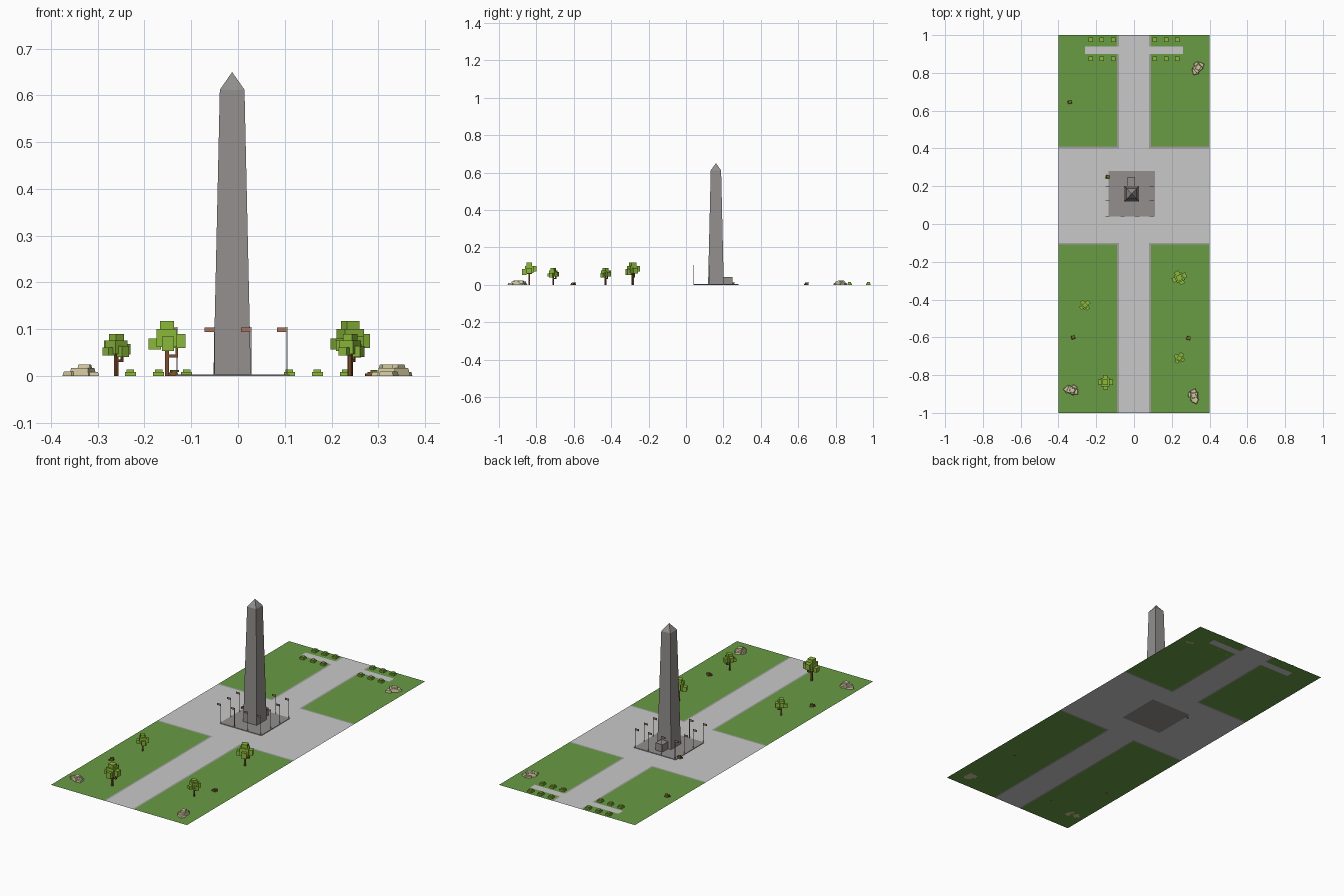
import bpy, bmesh, math
from mathutils import Matrix, Vector

if "Cube" in bpy.data.objects:
    bpy.data.objects.remove(bpy.data.objects["Cube"])


def material(name, r, g, b):
    lin = [((c / 255 + 0.055) / 1.055) ** 2.4 for c in (r, g, b)]
    m = bpy.data.materials.new(name)
    m.diffuse_color = (*lin, 1)
    m.use_nodes = True
    m.node_tree.nodes["Principled BSDF"].inputs["Base Color"].default_value = m.diffuse_color
    return m


GRASS = material("grass green", 104, 155, 68)
PATH = material("path grey", 201, 201, 201)
CURB = material("curb grey", 160, 160, 158)
STONE = material("monument stone", 146, 143, 141)
LEAF = material("leaf green", 139, 184, 58)
BARK = material("bark brown", 125, 78, 44)
MOSS = material("moss green", 96, 120, 40)
ROCK = material("rock tan", 208, 198, 158)
FLAG = material("flag brown", 165, 118, 95)
POLE = material("pole grey", 170, 170, 172)


def finish(name, bm, mats, loc=(0, 0, 0), rot=0, scale=1):
    me = bpy.data.meshes.new(name)
    bm.to_mesh(me)
    bm.free()
    for m in mats:
        me.materials.append(m)
    ob = bpy.data.objects.new(name, me)
    ob.location = loc
    ob.rotation_euler.z = math.radians(rot)
    ob.scale = (scale,) * 3
    bpy.context.collection.objects.link(ob)
    return ob


def box(bm, x, y, z0, z1, sx, sy, rot=0, mat=0, taper=1):
    mtx = (Matrix.Translation((x, y, (z0 + z1) / 2)) @ Matrix.Rotation(math.radians(rot), 4, 'Z')
           @ Matrix.Diagonal((sx, sy, z1 - z0, 1)))
    vs = bmesh.ops.create_cube(bm, size=1)["verts"]
    for v in vs:
        if v.co.z > 0:
            v.co.x *= taper
            v.co.y *= taper
        v.co = mtx @ v.co
    for f in {f for v in vs for f in v.link_faces}:
        f.material_index = mat
    return vs


# Ground sheet: one grid, cells coloured by which zone they fall in
def zone(x, y):
    ax = abs(x)
    if -0.135 < x < 0.11 and 0.04 < y < 0.28:
        return 3
    if ax < 0.08 or -0.1 < y < 0.4 or (ax < 0.26 and 0.9 < y < 0.94):
        return 1
    if ax < 0.089 or -0.109 < y < 0.409:
        return 2
    return 0


xs = [-0.4, -0.26, -0.135, -0.089, -0.08, 0.08, 0.089, 0.11, 0.26, 0.4]
ys = [-1, -0.109, -0.1, 0.04, 0.28, 0.4, 0.409, 0.9, 0.94, 1]
bm = bmesh.new()
grid = [[bm.verts.new((x, y, 0)) for x in xs] for y in ys]
for j in range(len(ys) - 1):
    for i in range(len(xs) - 1):
        f = bm.faces.new((grid[j][i], grid[j][i + 1], grid[j + 1][i + 1], grid[j + 1][i]))
        f.material_index = zone((xs[i] + xs[i + 1]) / 2, (ys[j] + ys[j + 1]) / 2)
finish("ground", bm, [GRASS, PATH, CURB, STONE])

# Platform slab under the obelisk
bm = bmesh.new()
box(bm, -0.0125, 0.16, 0, 0.003, 0.245, 0.24)
finish("platform", bm, [STONE])

# Obelisk: tapered shaft with a pyramid cap
bm = bmesh.new()
box(bm, 0, 0, 0, 0.612, 0.08, 0.084, taper=0.66)
top = max(bm.faces, key=lambda f: f.calc_center_median().z)
bmesh.ops.poke(bm, faces=[top])
max(bm.verts, key=lambda v: v.co.z - v.co.xy.length).co.z = 0.65
finish("obelisk", bm, [STONE], (-0.0125, 0.16, 0))

# Entrance block behind the obelisk
bm = bmesh.new()
box(bm, -0.0145, 0.217, 0, 0.042, 0.042, 0.062)
finish("entrance_block", bm, [STONE])

# Flagpoles round the platform edge
px = [-0.13, -0.05, 0.028, 0.105]
py = [0.042, 0.125, 0.2, 0.278]
for i, x in enumerate(px):
    for j, y in enumerate(py):
        if i in (0, 3) or j in (0, 3):
            bm = bmesh.new()
            box(bm, 0, 0, 0, 0.105, 0.002, 0.002)
            box(bm, -0.011, 0, 0.094, 0.104, 0.022, 0.002, mat=1)
            finish("flagpole", bm, [POLE, FLAG], (x, y, 0))

# Hedge bushes either side of the cross path
for x in (0.11, 0.17, 0.23):
    for s in (-1, 1):
        for y in (0.875, 0.975):
            bm = bmesh.new()
            box(bm, 0, 0, 0, 0.008, 0.024, 0.024)
            box(bm, 0, 0, 0.008, 0.014, 0.016, 0.016)
            finish("bush", bm, [LEAF], (s * x, y, 0))


# Trees: trunk, elbow branch and a cluster of leaf blocks
def tree(x, y, rot, scale):
    bm = bmesh.new()
    box(bm, 0, 0, 0, 0.068, 0.009, 0.009)
    box(bm, 0.012, 0, 0.04, 0.046, 0.024, 0.006)
    box(bm, 0.021, 0, 0.046, 0.064, 0.006, 0.006)
    box(bm, 0, 0, 0.062, 0.1, 0.044, 0.044, mat=1)
    box(bm, 0, 0, 0.09, 0.118, 0.03, 0.03, mat=1)
    box(bm, 0.026, 0, 0.06, 0.09, 0.028, 0.028, mat=1)
    box(bm, -0.026, 0.002, 0.057, 0.08, 0.026, 0.026, mat=1)
    box(bm, 0, 0.026, 0.07, 0.1, 0.026, 0.024, mat=1)
    box(bm, 0.002, -0.026, 0.053, 0.084, 0.026, 0.024, mat=1)
    finish("tree", bm, [BARK, LEAF], (x, y, 0), rot, scale)


tree(-0.152, -0.838, 0, 1)
tree(0.24, -0.285, 25, 1)
tree(-0.26, -0.43, 40, 0.76)
tree(0.24, -0.71, 60, 0.76)

# Rock piles: stepped, turned blocks
for x, y, rot in ((-0.332, -0.88, -35), (0.318, -0.912, 80), (0.338, 0.825, 30)):
    bm = bmesh.new()
    box(bm, 0, 0, 0, 0.017, 0.046, 0.04, 10, taper=0.85)
    box(bm, 0.004, 0.002, 0.015, 0.024, 0.028, 0.025, 25, taper=0.85)
    box(bm, -0.02, -0.008, 0, 0.01, 0.03, 0.034, -15, taper=0.85)
    box(bm, 0.022, 0.006, 0, 0.009, 0.026, 0.03, 35, taper=0.85)
    box(bm, 0.004, 0.022, 0, 0.008, 0.026, 0.02, 0, taper=0.85)
    finish("rock_pile", bm, [ROCK], (x, y, 0), rot)

# Mossy stumps
for x, y, rot in ((-0.138, 0.25, 0), (-0.34, 0.645, 15), (-0.322, -0.6, 20), (0.288, -0.605, -20)):
    bm = bmesh.new()
    box(bm, 0, 0, 0, 0.009, 0.02, 0.018, taper=0.85)
    box(bm, 0.002, 0.002, 0.009, 0.013, 0.015, 0.014, 20, mat=1)
    box(bm, -0.01, -0.004, 0, 0.005, 0.01, 0.01, 30)
    finish("stump", bm, [BARK, MOSS], (x, y, 0), rot)
